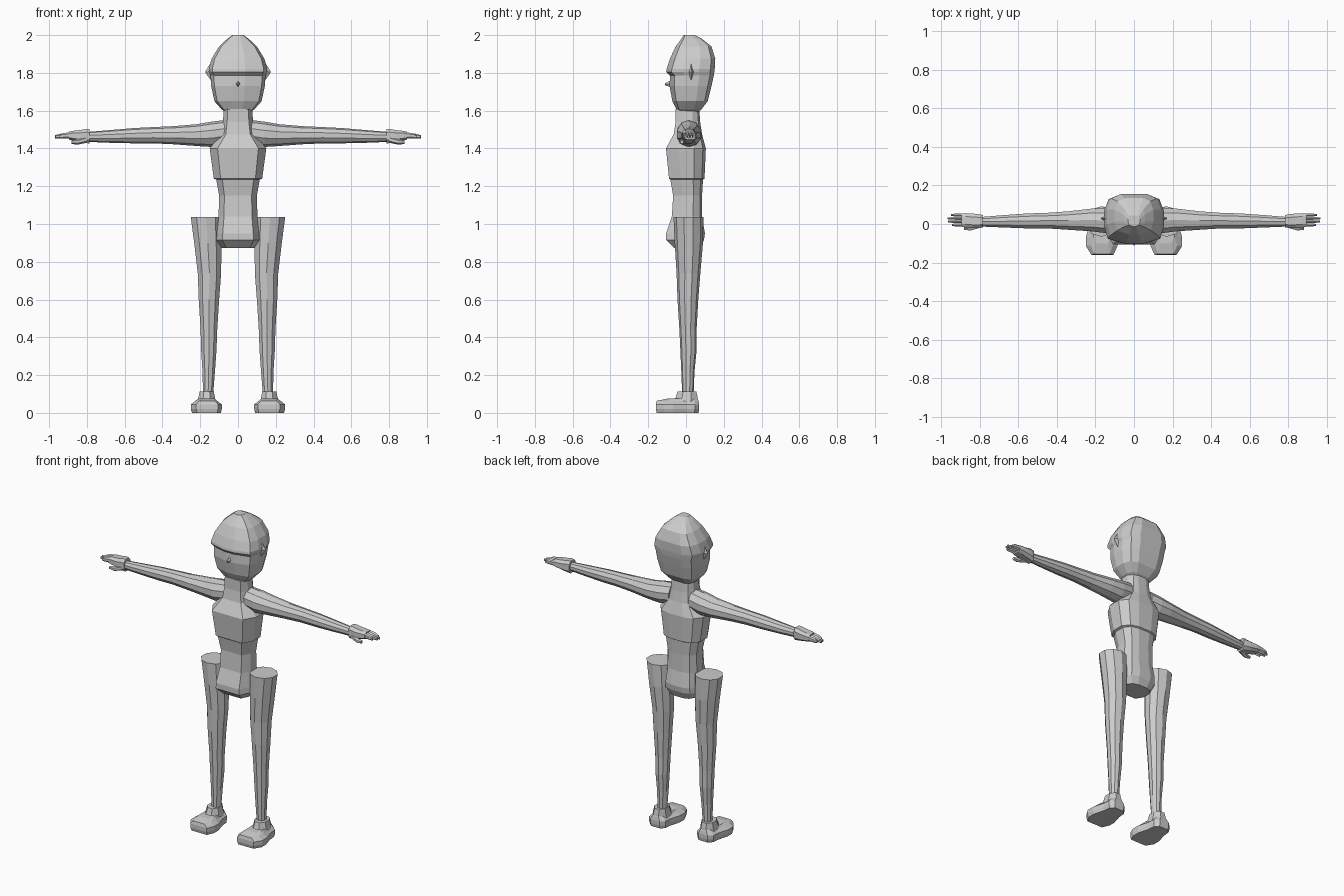
import bpy, bmesh, math
from mathutils import Vector


def ellipse(n, power=1.0):
    """Unit outline; power below 1 makes it boxier. Flat side towards -y."""
    pts = []
    for i in range(n):
        a = 2 * math.pi * (i + 0.5) / n
        c, s = math.cos(a), math.sin(a)
        pts.append((math.copysign(abs(c) ** power, c), math.copysign(abs(s) ** power, s)))
    mx = max(abs(p[0]) for p in pts)
    my = max(abs(p[1]) for p in pts)
    return [(x / mx, y / my) for x, y in pts]


def mirrored(half):
    return half + [(-x, y) for x, y in reversed(half)]


def loft(name, rings, outline, along="z", side=1):
    """Each ring: position on the axis, then min/max of the two cross axes."""
    bm = bmesh.new()
    loops = []
    for t, a0, a1, b0, b1 in rings:
        loop = []
        for u, v in outline:
            a = (a0 + a1) / 2 + u * (a1 - a0) / 2
            b = (b0 + b1) / 2 + v * (b1 - b0) / 2
            co = {"z": (a, b, t), "x": (t, a, b), "y": (a, t, b)}[along]
            loop.append(bm.verts.new((co[0] * side, co[1], co[2])))
        loops.append(loop)
    n = len(outline)
    for lo, hi in zip(loops, loops[1:]):
        for i in range(n):
            j = (i + 1) % n
            bm.faces.new((lo[i], lo[j], hi[j], hi[i]))
    bm.faces.new(loops[0])
    bm.faces.new(loops[-1])
    bmesh.ops.recalc_face_normals(bm, faces=bm.faces)
    mesh = bpy.data.meshes.new(name)
    bm.to_mesh(mesh)
    bm.free()
    ob = bpy.data.objects.new(name, mesh)
    bpy.context.collection.objects.link(ob)
    return ob


def sym(z, hw, y0, y1):
    return (z, -hw, hw, y0, y1)


# Head with a flat front panel and a brow ledge
head_outline = mirrored([(0.25, -1), (0.88, -0.78), (1, -0.3), (1, 0.35), (0.85, 0.82), (0.5, 1)])
loft("head", [
    sym(1.59, .06, -.03, .06), sym(1.605, .085, -.05, .08), sym(1.65, .125, -.072, .115),
    sym(1.73, .142, -.087, .135), sym(1.785, .145, -.085, .147), sym(1.805, .153, -.105, .15),
    sym(1.82, .155, -.103, .152), sym(1.875, .14, -.085, .155), sym(1.94, .10, -.055, .135),
    sym(1.98, .057, -.025, .085), sym(2.0, .03, -.012, .045)], head_outline)

# Nose: small spike pointing forward
loft("nose", [(-.07, -.016, .016, 1.72, 1.765), (-.112, -.003, .003, 1.735, 1.745)],
     [(1, 0), (0, 1), (-1, 0), (0, -1)], along="y")

# Torso with neck, chest, waist and hips
torso_outline = mirrored([(0.72, -1), (1, -0.35), (1, 0.4), (0.75, 0.85), (0.35, 1)])
loft("torso", [
    sym(.872, .085, -.06, .075), sym(.915, .115, -.105, .095), sym(.95, .112, -.105, .1),
    sym(1.04, .103, -.075, .085), sym(1.15, .10, -.068, .085), sym(1.235, .115, -.083, .09),
    sym(1.24, .128, -.09, .098), sym(1.40, .15, -.106, .105), sym(1.475, .09, -.065, .085),
    sym(1.54, .08, -.055, .075), sym(1.61, .075, -.055, .07)], torso_outline)

oct8 = ellipse(8)
box8 = ellipse(8, 0.7)
sole = [(-.75, -1), (.65, -1), (1, -.6), (1, -.2), (.75, .4), (.7, .8), (.4, 1),
        (-.4, 1), (-.7, .8), (-.75, .4), (-1, -.2), (-1, -.6)]

for side, tag in ((1, "left"), (-1, "right")):
    # Ear
    loft("ear_" + tag, [(.14, .008, .045, 1.755, 1.86), (.172, .027, .033, 1.80, 1.81)],
         [(1, 0), (0, 1), (-1, 0), (0, -1)], "x", side)

    # Arm tapering to the wrist
    loft("arm_" + tag, [
        (.07, -.045, .075, 1.42, 1.55), (.14, -.048, .082, 1.408, 1.542),
        (.22, -.038, .08, 1.413, 1.528), (.34, -.03, .066, 1.422, 1.518),
        (.45, -.023, .058, 1.427, 1.513), (.55, -.023, .055, 1.427, 1.508),
        (.68, -.018, .046, 1.43, 1.497), (.80, -.013, .036, 1.435, 1.487)],
        ellipse(10), "x", side)

    # Palm with a flared cuff
    loft("hand_" + tag, [
        (.785, -.018, .046, 1.425, 1.502), (.80, -.02, .05, 1.428, 1.504),
        (.835, -.022, .054, 1.434, 1.497), (.875, -.018, .056, 1.442, 1.493),
        (.895, -.014, .055, 1.447, 1.488)], box8, "x", side)

    # Four fingers and a thumb
    for i, tip in enumerate((.945, .967, .97, .95)):
        y = -.012 + i * .017
        loft(f"finger_{i + 1}_{tag}", [
            (.88, y, y + .015, 1.454, 1.487), (.93, y, y + .015, 1.452, 1.48),
            (tip, y + .003, y + .012, 1.453, 1.47)], ellipse(6), "x", side)
    loft("thumb_" + tag, [
        (.80, -.02, .01, 1.43, 1.465), (.85, -.034, -.008, 1.42, 1.45),
        (.882, -.03, -.014, 1.424, 1.443)], ellipse(6), "x", side)

    # Leg, wide and flat-topped at the hip
    loft("leg_" + tag, [
        (.09, .132, .185, -.02, .04), (.22, .122, .188, -.025, .045),
        (.33, .114, .195, -.03, .056), (.44, .11, .198, -.035, .056),
        (.60, .10, .208, -.045, .065), (.74, .089, .213, -.05, .076),
        (.90, .088, .232, -.06, .09), (1.037, .09, .25, -.066, .092)], ellipse(10), "z", side)

    # Shoe and its ankle collar
    loft("shoe_" + tag, [
        (0, .09, .243, -.155, .066), (.02, .086, .25, -.16, .07),
        (.045, .086, .25, -.16, .07), (.064, .11, .225, -.155, .066),
        (.075, .122, .21, -.10, .062)], sole, "z", side)
    loft("shoe_collar_" + tag, [
        (.05, .115, .217, -.08, .064), (.08, .122, .21, -.055, .062),
        (.112, .128, .203, -.045, .055)], oct8, "z", side)
